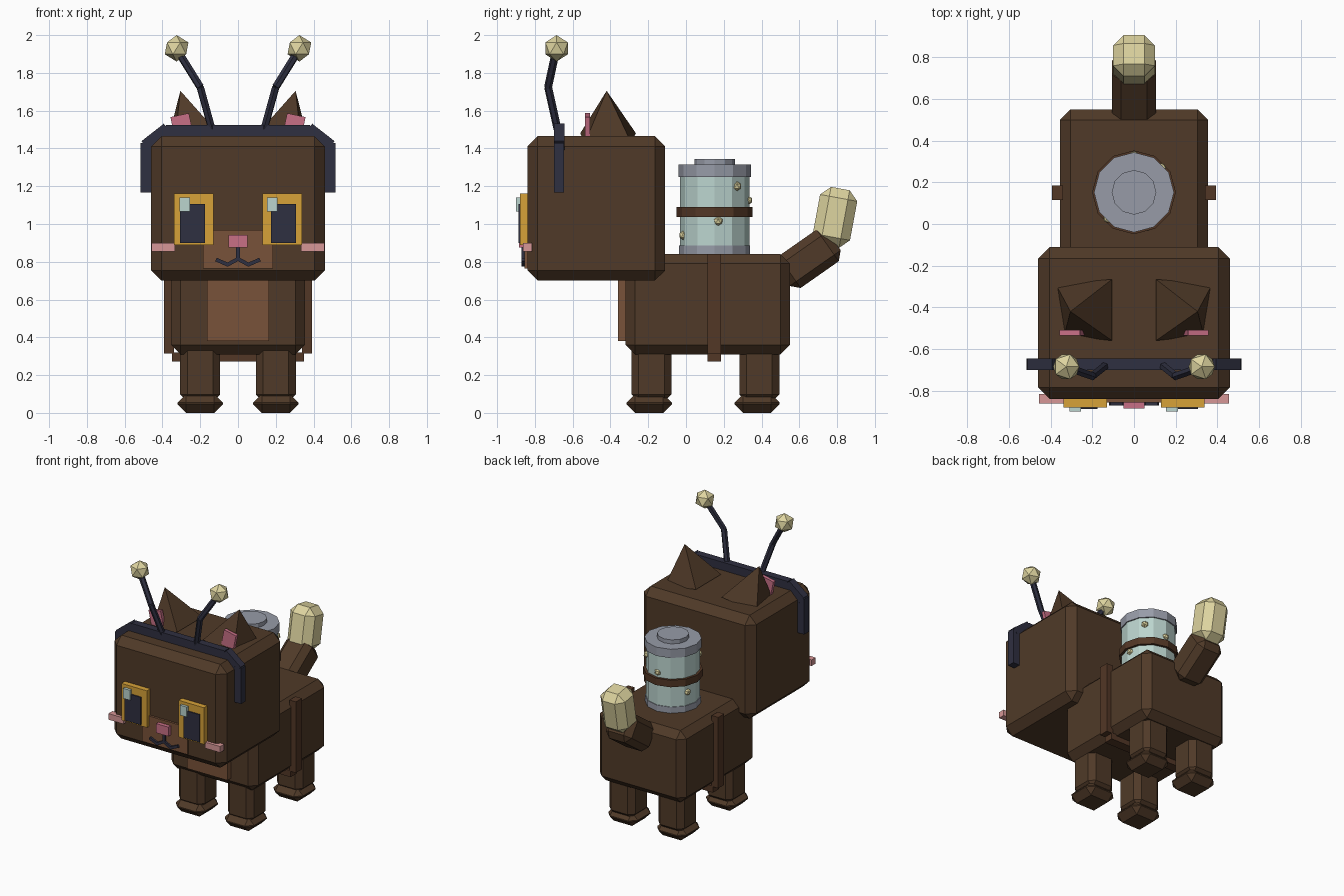
import bpy, bmesh, math
from mathutils import Vector, Matrix

if "Cube" in bpy.data.objects:
    bpy.data.objects.remove(bpy.data.objects["Cube"])


def material(name, rgb):
    m = bpy.data.materials.new(name)
    m.diffuse_color = (*rgb, 1)
    m.use_nodes = True
    m.node_tree.nodes["Principled BSDF"].inputs["Base Color"].default_value = m.diffuse_color
    return m


BROWN = material("dark brown", (0.080, 0.042, 0.021))
LEATHER = material("leather brown", (0.085, 0.038, 0.019))
TAN = material("light brown", (0.190, 0.085, 0.041))
NAVY = material("navy", (0.028, 0.029, 0.052))
AMBER = material("amber", (0.68, 0.36, 0.04))
CREAM = material("cream", (0.73, 0.66, 0.35))
GLASS = material("pale glass", (0.50, 0.66, 0.62))
GREY = material("metal grey", (0.31, 0.33, 0.39))
PINK = material("pink", (0.58, 0.16, 0.24))
BLUSH = material("blush pink", (0.68, 0.31, 0.31))


def finish(name, bm, mat, loc=(0, 0, 0), rot=(0, 0, 0), bevel=0):
    bmesh.ops.recalc_face_normals(bm, faces=bm.faces)
    me = bpy.data.meshes.new(name)
    bm.to_mesh(me)
    bm.free()
    me.materials.append(mat)
    ob = bpy.data.objects.new(name, me)
    bpy.context.collection.objects.link(ob)
    ob.location = loc
    ob.rotation_euler = [math.radians(a) for a in rot]
    if bevel:
        mod = ob.modifiers.new("chamfer", 'BEVEL')
        mod.width, mod.segments = bevel, 1
    return ob


def box(name, mat, loc, size, rot=(0, 0, 0), bevel=0):
    bm = bmesh.new()
    bmesh.ops.create_cube(bm, size=1)
    bmesh.ops.scale(bm, vec=size, verts=bm.verts)
    return finish(name, bm, mat, loc, rot, bevel)


def span(name, mat, x, y, z, bevel=0):
    """Box given by its (min, max) range on each axis."""
    r = (x, y, z)
    return box(name, mat, [(a + b) / 2 for a, b in r], [b - a for a, b in r], bevel=bevel)


def drum(name, mat, r, z0, z1, sides=12):
    bm = bmesh.new()
    bmesh.ops.create_cone(bm, cap_ends=True, segments=sides, radius1=r, radius2=r, depth=z1 - z0)
    return finish(name, bm, mat, (0, CAN_Y, (z0 + z1) / 2))


def rod(name, mat, a, b, r):
    a, b = Vector(a), Vector(b)
    bm = bmesh.new()
    bmesh.ops.create_cone(bm, cap_ends=True, segments=6, radius1=r, radius2=r, depth=(b - a).length)
    turn = (b - a).to_track_quat('Z', 'Y').to_matrix().to_4x4()
    bmesh.ops.transform(bm, matrix=Matrix.Translation((a + b) / 2) @ turn, verts=bm.verts)
    return finish(name, bm, mat)


def ball(name, mat, loc, r):
    bm = bmesh.new()
    bmesh.ops.create_icosphere(bm, subdivisions=1, radius=r)
    return finish(name, bm, mat, loc)


# Head, body and chest
span("head", BROWN, (-.46, .46), (-.84, -.11), (.70, 1.465), .055)
span("body", BROWN, (-.355, .355), (-.32, .55), (.31, .84), .05)
span("chest_patch", TAN, (-.165, .165), (-.36, -.30), (.38, .75))

# Legs and feet
for side, s in (("left", -1), ("right", 1)):
    for end, y in (("front", -.183), ("back", .388)):
        box(f"{end}_{side}_leg", BROWN, (s * .2, y, .22), (.212, .212, .32), bevel=.038)
        box(f"{end}_{side}_foot", BROWN, (s * .2, y - .012, .05), (.24, .24, .10), bevel=.046)

# Tail
box("tail_base", BROWN, (0, .649, .816), (.21, .205, .33), (-55, 0, 0), .042)
box("tail_tip", CREAM, (0, .789, 1.035), (.20, .20, .31), (-10.5, 0, 0), .05)

# Canister with rims, cap, band and floating specks
CAN_Y = .152
drum("canister_glass", GLASS, .183, .86, 1.28)
drum("canister_base_rim", GREY, .188, .83, .885)
drum("canister_top_rim", GREY, .192, 1.25, 1.315)
drum("canister_cap", GREY, .107, 1.31, 1.345)
drum("canister_band", LEATHER, .201, 1.038, 1.09)
for i, (deg, z) in enumerate([(42, 1.2), (90, 1.125), (6, 1.015), (-70, .94), (225, 1.18), (158, .98)]):
    a = math.radians(deg)
    ball(f"speck_{i + 1}", CREAM, (.175 * math.cos(a), CAN_Y + .175 * math.sin(a), z), .026)

# Harness strap around sides and belly
span("belly_strap", LEATHER, (-.35, .35), (.115, .185), (.272, .32))

# Headband
span("headband_top", NAVY, (-.38, .38), (-.70, -.645), (1.46, 1.525))

for side, s in (("left", -1), ("right", 1)):
    def sx(a, b):
        return tuple(sorted((s * a, s * b)))

    span(f"{side}_strap", LEATHER, sx(.34, .393), (.115, .185), (.315, .84))
    span(f"{side}_headband_arm", NAVY, sx(.455, .515), (-.70, -.645), (1.168, 1.43))
    box(f"{side}_headband_corner", NAVY, (s * .434, -.672, 1.462), (.15, .055, .058), (0, s * 38, 0))

    # Antenna
    base, knee, top = (s * .138, -.68, 1.5), (s * .2, -.73, 1.725), (s * .315, -.69, 1.91)
    rod(f"{side}_antenna_lower", NAVY, base, knee, .021)
    rod(f"{side}_antenna_upper", NAVY, knee, top, .021)
    ball(f"{side}_antenna_ball", CREAM, (s * .325, -.685, 1.93), .07)

    # Ear: leaning four-sided pyramid with pink inner plate
    bm = bmesh.new()
    base = [bm.verts.new((s * x, y, z)) for x, y, z in
            ((.105, -.56, 1.48), (.335, -.535, 1.43), (.375, -.29, 1.43), (.105, -.265, 1.48))]
    tip = bm.verts.new((s * .305, -.42, 1.705))
    bm.faces.new(base)
    for i in range(4):
        bm.faces.new((base[i], base[(i + 1) % 4], tip))
    finish(f"{side}_ear", bm, BROWN)
    box(f"{side}_inner_ear", PINK, (s * .297, -.522, 1.52), (.10, .025, .115), (0, s * 12, 0))

    # Eye
    span(f"{side}_eye", AMBER, sx(.13, .338), (-.88, -.83), (.89, 1.162))
    span(f"{side}_pupil", NAVY, sx(.175, .307), (-.888, -.87), (.90, 1.105))
    cx = s * .232 - .05
    span(f"{side}_eye_glint", GLASS, (cx - .028, cx + .028), (-.90, -.87), (1.066, 1.14))

    # Cheek and mouth strokes
    span(f"{side}_cheek", BLUSH, sx(.333, .457), (-.862, -.815), (.855, .90))
    for part, (x0, z0, x1, z1) in (("inner", (0, .815, .055, .785)), ("outer", (.055, .785, .112, .81))):
        angle = -s * math.degrees(math.atan2(z1 - z0, x1 - x0))
        box(f"{side}_{part}_mouth", NAVY, (s * (x0 + x1) / 2, -.86, (z0 + z1) / 2),
            (math.hypot(x1 - x0, z1 - z0) + .01, .02, .02), (0, angle, 0))

# Muzzle, nose and mouth line
span("muzzle", TAN, (-.185, .185), (-.856, -.80), (.765, .967))
span("nose", PINK, (-.05, .05), (-.885, -.84), (.875, .943))
span("mouth_line", NAVY, (-.01, .01), (-.87, -.85), (.805, .88))
